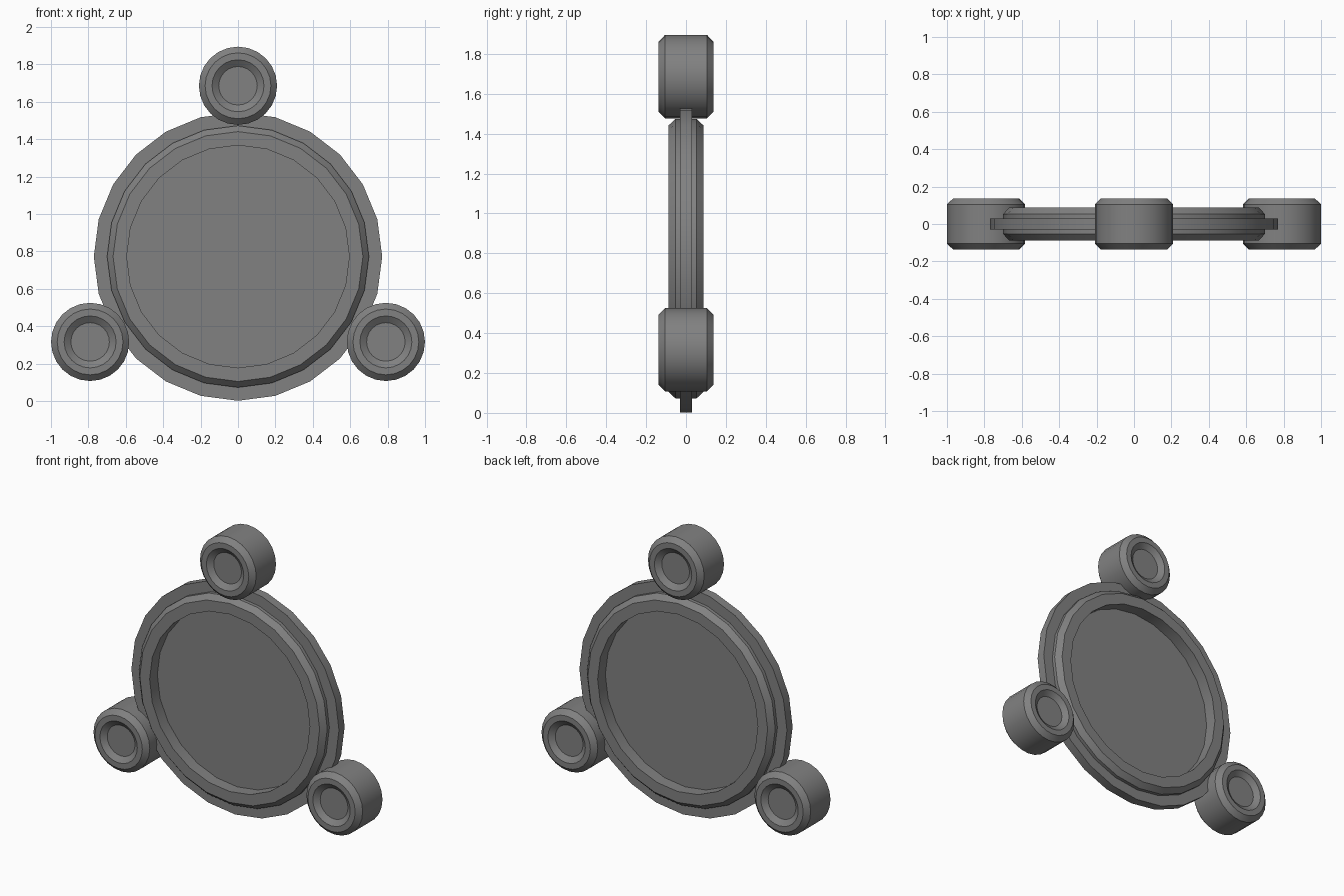
import bpy, bmesh
from math import sin, cos, pi, radians

if "Cube" in bpy.data.objects:
    bpy.data.objects.remove(bpy.data.objects["Cube"])

CENTRE_Z = 0.773

# Mid grey finish shared by every part
grey = bpy.data.materials.new("mid_grey")
grey.diffuse_color = (0.22, 0.22, 0.22, 1)
grey.use_nodes = True
grey.node_tree.nodes["Principled BSDF"].inputs["Base Color"].default_value = grey.diffuse_color


def lathe(name, half, sides, centre):
    """Revolve a (radius, depth) half profile, mirrored front to back, round the y axis."""
    profile = half + [(r, -d) for r, d in reversed(half)]
    bm = bmesh.new()
    rings = []
    for r, d in profile:
        rings.append([bm.verts.new((r * sin(2 * pi * i / sides), d, r * cos(2 * pi * i / sides)))
                      for i in range(sides)])
    for a, b in zip(rings, rings[1:]):
        for i in range(sides):
            j = (i + 1) % sides
            bm.faces.new((a[i], a[j], b[j], b[i]))
    bm.faces.new(rings[0])
    bm.faces.new(rings[-1])
    bmesh.ops.recalc_face_normals(bm, faces=bm.faces)
    mesh = bpy.data.meshes.new(name)
    bm.to_mesh(mesh)
    bm.free()
    mesh.materials.append(grey)
    obj = bpy.data.objects.new(name, mesh)
    bpy.context.collection.objects.link(obj)
    obj.location = centre
    bpy.ops.object.select_all(action='DESELECT')
    obj.select_set(True)
    bpy.context.view_layer.objects.active = obj
    bpy.ops.object.shade_smooth_by_angle(angle=radians(30))
    return obj


# Round plate: recessed face, chamfered rim, thin outer flange
plate = [(0.595, 0.006), (0.595, 0.088), (0.668, 0.088), (0.70, 0.053),
         (0.70, 0.03), (0.771, 0.03)]
lathe("round_plate", plate, 24, (0, 0, CENTRE_Z))

# Three chamfered knobs with dished ends, spaced evenly round the plate
knob = [(0.103, 0.11), (0.139, 0.137), (0.176, 0.137), (0.209, 0.105)]
for k, label in enumerate(("top", "right", "left")):
    a = 2 * pi * k / 3
    lathe("knob_" + label, knob, 24,
          (0.913 * sin(a), 0, CENTRE_Z + 0.913 * cos(a)))
